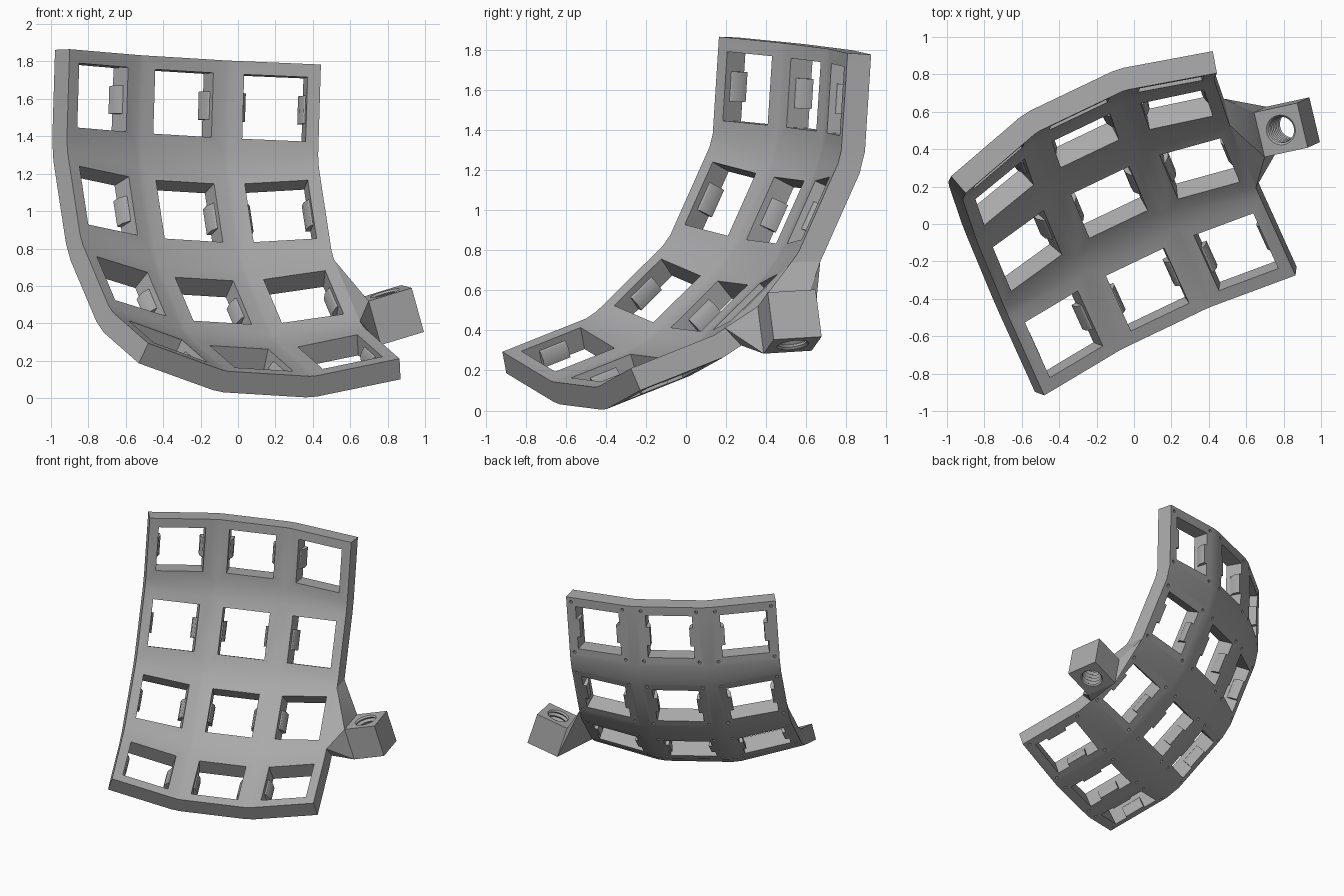
import bpy, bmesh, math
from mathutils import Matrix, Vector

cube = bpy.data.objects.get("Cube")
if cube:
    bpy.data.objects.remove(cube, do_unlink=True)

COLS, ROWS = 3, 4
ROW_ANGLE, COL_ANGLE = math.radians(22.5), math.radians(15)
ROW_R, COL_R = 1.525, 1.974        # curvature radii of the key well
HOLE, PLATE, THICK = 0.1725, 0.243, 0.12

grey = bpy.data.materials.new("grey plastic")
grey.use_nodes = True
grey.diffuse_color = (0.4, 0.4, 0.4, 1)
grey.node_tree.nodes["Principled BSDF"].inputs["Base Color"].default_value = (0.4, 0.4, 0.4, 1)


def basis(x, y, z, origin):
    m = Matrix((x, y, z)).transposed().to_4x4()
    m.translation = origin
    return m


def finish(bm, name):
    bmesh.ops.recalc_face_normals(bm, faces=bm.faces[:])
    mesh = bpy.data.meshes.new(name)
    bm.to_mesh(mesh)
    bm.free()
    mesh.materials.append(grey)
    ob = bpy.data.objects.new(name, mesh)
    bpy.context.collection.objects.link(ob)
    return ob


def select(ob):
    bpy.ops.object.select_all(action='DESELECT')
    ob.select_set(True)
    bpy.context.view_layer.objects.active = ob


def smooth(ob):
    select(ob)
    bpy.ops.object.shade_smooth_by_angle(angle=math.radians(30))


def cut(ob, cutter):
    cutter.hide_render = True
    mod = ob.modifiers.new("cut", 'BOOLEAN')
    mod.operation, mod.solver, mod.object = 'DIFFERENCE', 'EXACT', cutter
    select(ob)
    bpy.ops.object.modifier_apply(modifier=mod.name)
    bpy.data.objects.remove(cutter, do_unlink=True)


# Frame of the whole well: axis across, up along the top row, normal to the front
across = Vector((0.9, 0.43, -0.055)).normalized()
up = Vector((0.029, 0.063, 0.998))
up = (up - across * up.dot(across)).normalized()
well = basis(across, up, across.cross(up), (0.368, -0.786, 1.644))


def key_matrix(c, r):
    lift = Matrix.Translation((0, 0, COL_R))
    return (well @ Matrix.Rotation(-ROW_ANGLE * r, 4, 'X') @ Matrix.Translation((0, 0, -ROW_R))
            @ lift @ Matrix.Rotation(-COL_ANGLE * (c - 1), 4, 'Y') @ lift.inverted())


def corner(i, j, half, depth):
    """Corner of a key plate or hole; i and j count plate edges across and down."""
    sx, sy = (1 if i % 2 else -1), (-1 if j % 2 else 1)
    return key_matrix(i // 2, j // 2) @ Vector((sx * half, sy * half, -depth))


# Curved key frame: plates with square holes, joined by webs
bm = bmesh.new()
NI, NJ = 2 * COLS, 2 * ROWS


def layer(half, depth):
    return {(i, j): bm.verts.new(corner(i, j, half, depth)) for i in range(NI) for j in range(NJ)}


front, back = layer(PLATE, 0), layer(PLATE, THICK)
hole_front, hole_back = layer(HOLE, 0), layer(HOLE, THICK)
for i in range(NI - 1):
    for j in range(NJ - 1):
        ring = [(i, j), (i + 1, j), (i + 1, j + 1), (i, j + 1)]
        if i % 2 or j % 2:
            bm.faces.new([front[k] for k in ring])
            bm.faces.new([back[k] for k in ring])
            continue
        for a, b in zip(ring, ring[1:] + ring[:1]):
            for p, q in ((front, hole_front), (hole_front, hole_back), (hole_back, back)):
                bm.faces.new((p[a], p[b], q[b], q[a]))
rim = ([(i, 0) for i in range(NI)] + [(NI - 1, j) for j in range(1, NJ)]
       + [(i, NJ - 1) for i in range(NI - 2, -1, -1)] + [(0, j) for j in range(NJ - 2, 0, -1)])
for a, b in zip(rim, rim[1:] + rim[:1]):
    bm.faces.new((front[a], front[b], back[b], back[a]))
key_frame = finish(bm, "key_frame")

# Small screw holes in the back, and clips on the side walls of each hole
screws, clips = bmesh.new(), bmesh.new()
for c in range(COLS):
    for r in range(ROWS):
        m = key_matrix(c, r)
        for sx in (-1, 1):
            for sy in (-1, 1):
                d = HOLE + 0.033
                bmesh.ops.create_cone(screws, cap_ends=True, segments=10, radius1=0.012, radius2=0.012,
                                      depth=0.1, matrix=m @ Matrix.Translation((sx * d, sy * d, -THICK)))
            # wedge profile: flush at the front, thickest near the back
            profile = [(0.01, -0.03), (-0.008, -0.04), (-0.026, -0.075), (-0.026, -THICK), (0.01, -THICK)]
            ends = [[clips.verts.new(m @ Vector((sx * (HOLE + x), y, z))) for x, z in profile]
                    for y in (-0.075, 0.075)]
            for end in ends:
                clips.faces.new(end)
            for k in range(len(profile)):
                n = (k + 1) % len(profile)
                clips.faces.new((ends[0][k], ends[0][n], ends[1][n], ends[1][k]))
cut(key_frame, finish(screws, "screw_cutter"))
smooth(key_frame)
smooth(finish(clips, "switch_clips"))

# Mount block with a threaded hole right through it
SIDE, TURNS = 0.246, 8
side = Vector((0.23, 0.05, 0.07)).normalized()
axis = Vector((-0.064, -0.03, 0.24))
axis = (axis - side * axis.dot(side)).normalized()
block = basis(side, axis.cross(side), axis, (0.818, 0.5175, 0.444))
bm = bmesh.new()
bmesh.ops.create_cube(bm, size=SIDE, matrix=block)
mount_block = finish(bm, "mount_block")

bm = bmesh.new()
SEG = 32
rings = []
for k in range(2 * TURNS + 1):
    rad = 0.085 if k % 2 == 0 else 0.07
    z = (k / (2 * TURNS) - 0.5) * (SIDE + 0.01)
    rings.append([bm.verts.new(block @ Vector((rad * math.cos(t), rad * math.sin(t), z)))
                  for t in (2 * math.pi * s / SEG for s in range(SEG))])
for lo, hi in zip(rings, rings[1:]):
    for s in range(SEG):
        n = (s + 1) % SEG
        bm.faces.new((lo[s], lo[n], hi[n], hi[s]))
bm.faces.new(rings[0])
bm.faces.new(rings[-1])
cut(mount_block, finish(bm, "thread_cutter"))
smooth(mount_block)

# Arm: hull from the side of the third row to the inner face of the block
bm = bmesh.new()
points = [corner(NI - 1, j, PLATE, d) for j in (4, 5) for d in (0, THICK)]
points.append(corner(NI - 1, 3, PLATE, THICK))
h = SIDE / 2
points += [block @ Vector((-h, sy * h, sz * h)) for sy in (-1, 1) for sz in (-1, 1)]
bmesh.ops.convex_hull(bm, input=[bm.verts.new(p) for p in points])
smooth(finish(bm, "mount_arm"))
